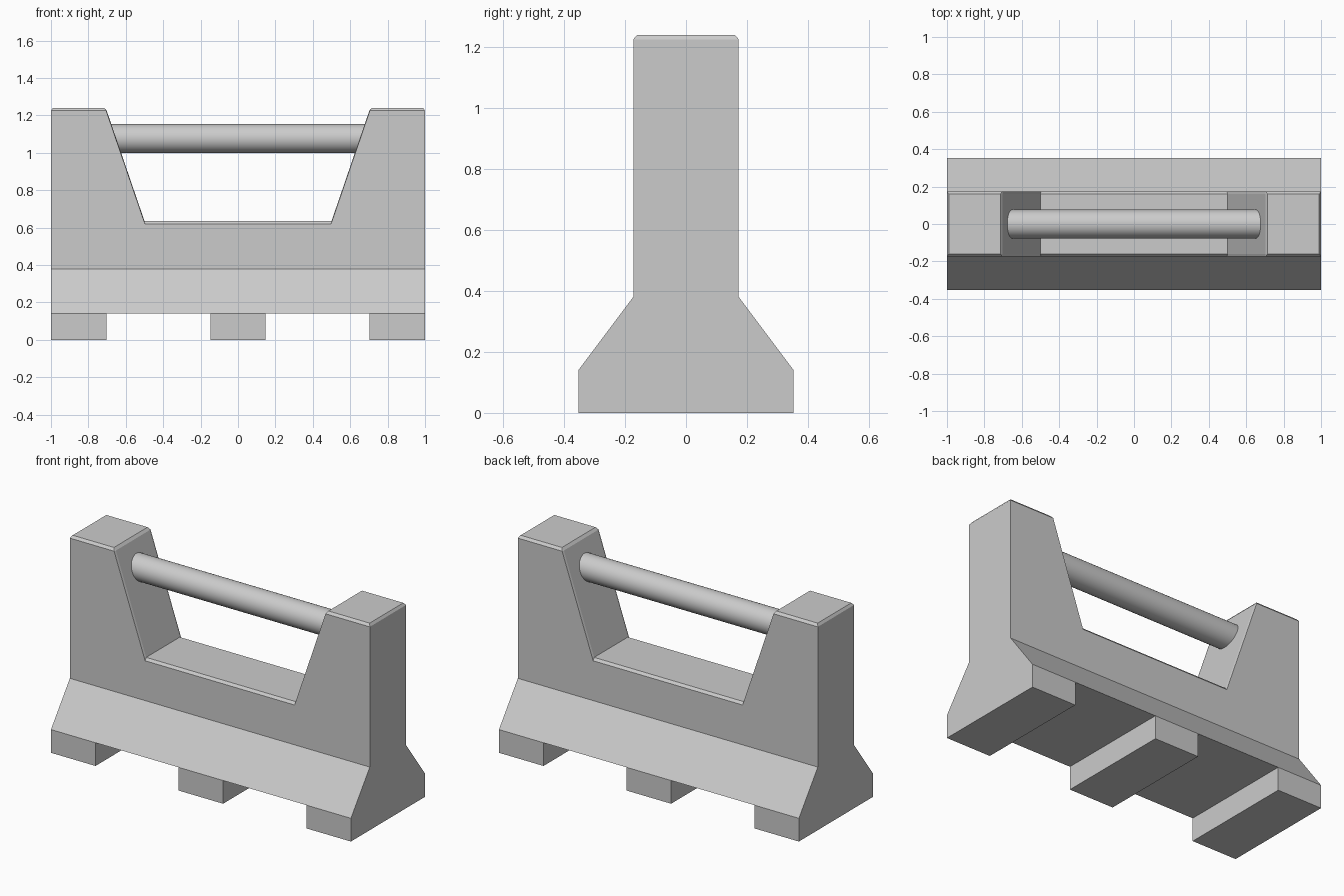
import bpy, bmesh, math

cube = bpy.data.objects.get("Cube")
if cube:
    bpy.data.objects.remove(cube, do_unlink=True)

grey = bpy.data.materials.new("concrete_grey")
grey.use_nodes = True
grey.diffuse_color = (0.6, 0.6, 0.6, 1)
grey.node_tree.nodes["Principled BSDF"].inputs["Base Color"].default_value = (0.6, 0.6, 0.6, 1)

HALF_WALL, HALF_BASE = 0.173, 0.353
FOOT_TOP, SKIRT_TOP = 0.14, 0.38


def loft(bm, rings):
    """Join matching closed rings of points and cap both ends."""
    rows = [[bm.verts.new(p) for p in ring] for ring in rings]
    for a, b in zip(rows, rows[1:]):
        for i in range(len(a)):
            j = (i + 1) % len(a)
            bm.faces.new((a[i], a[j], b[j], b[i]))
    bm.faces.new(rows[0][::-1])
    bm.faces.new(rows[-1])


def drop_level_faces(bm, z):
    """Remove the hidden faces where two parts meet."""
    hidden = [f for f in bm.faces if all(abs(v.co.z - z) < 1e-4 for v in f.verts)]
    bmesh.ops.delete(bm, geom=hidden, context='FACES')


def mirrored(half, y):
    """Closed outline from its right half, placed at depth y."""
    points = half + [(-x, z) for x, z in reversed(half)]
    return [(x, y, z) for x, z in points]


bm = bmesh.new()

# Wall with two posts, a sloped saddle and chamfered upper edges
outer = [(1, SKIRT_TOP), (1, 1.225), (1, 1.225), (0.705, 1.225), (0.705, 1.225), (0.498, 0.62)]
inner = [(1, SKIRT_TOP), (1, 1.225), (0.99, 1.24), (0.715, 1.24), (0.702, 1.225), (0.5, 0.635)]
loft(bm, [mirrored(outer, -HALF_WALL), mirrored(inner, -0.16),
          mirrored(inner, 0.16), mirrored(outer, HALF_WALL)])
bmesh.ops.remove_doubles(bm, verts=bm.verts, dist=0.0005)
drop_level_faces(bm, SKIRT_TOP)

# Three feet, open on top
for x0, x1 in ((-1, -0.703), (-0.148, 0.148), (0.703, 1)):
    section = [(-HALF_BASE, 0), (HALF_BASE, 0), (HALF_BASE, FOOT_TOP), (-HALF_BASE, FOOT_TOP)]
    loft(bm, [[(x, y, z) for y, z in section] for x in (x0, x1)])
drop_level_faces(bm, FOOT_TOP)

# Flared skirt
section = [(-HALF_BASE, FOOT_TOP), (HALF_BASE, FOOT_TOP),
           (HALF_WALL, SKIRT_TOP), (-HALF_WALL, SKIRT_TOP)]
loft(bm, [[(x, y, z) for y, z in section] for x in (-1, 1)])
drop_level_faces(bm, SKIRT_TOP)

bmesh.ops.remove_doubles(bm, verts=bm.verts, dist=0.0005)
bmesh.ops.recalc_face_normals(bm, faces=bm.faces)
mesh = bpy.data.meshes.new("barrier_body")
bm.to_mesh(mesh)
bm.free()
body = bpy.data.objects.new("barrier_body", mesh)
bpy.context.collection.objects.link(body)
mesh.materials.append(grey)

# Round lifting bar, its ends sunk into the posts
bpy.ops.mesh.primitive_cylinder_add(vertices=32, radius=0.077, depth=1.38,
                                    location=(0, 0, 1.077), rotation=(0, math.pi / 2, 0))
bar = bpy.context.object
bar.name = "lifting_bar"
bar.data.materials.append(grey)
bpy.ops.object.shade_smooth_by_angle()
